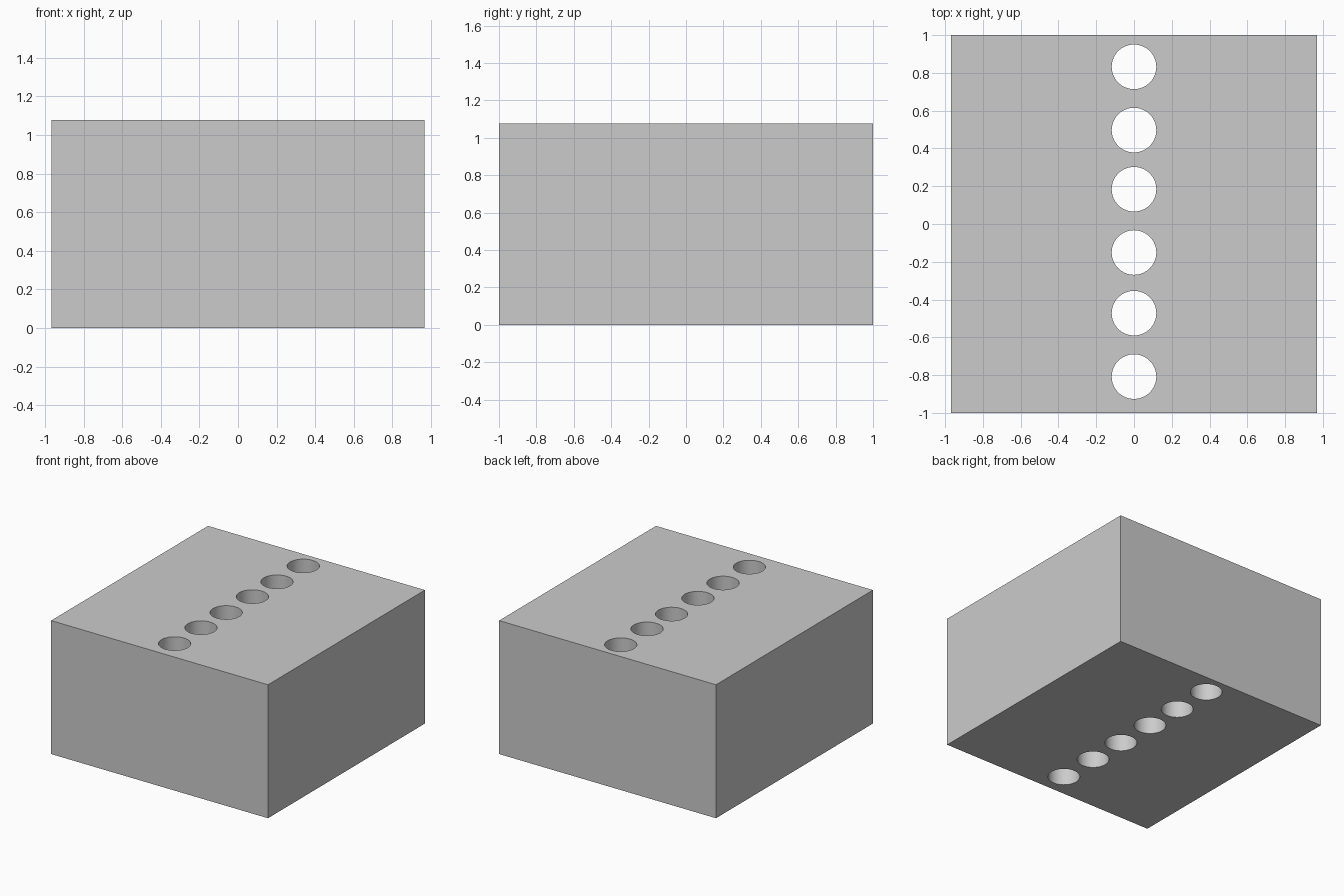
import bpy, bmesh
from mathutils import Matrix

if "Cube" in bpy.data.objects:
    bpy.data.objects.remove(bpy.data.objects["Cube"])

WIDTH, DEPTH, HEIGHT = 1.936, 2.0, 1.077
HOLE_RADIUS = 0.118
HOLE_Y = (0.832, 0.497, 0.184, -0.151, -0.472, -0.808)


def make_object(name, bm):
    mesh = bpy.data.meshes.new(name)
    bm.to_mesh(mesh)
    bm.free()
    obj = bpy.data.objects.new(name, mesh)
    bpy.context.collection.objects.link(obj)
    return obj


# Solid block standing on the ground
bm = bmesh.new()
bmesh.ops.create_cube(bm, size=1, matrix=Matrix.Translation((0, 0, HEIGHT / 2))
                      @ Matrix.Diagonal((WIDTH, DEPTH, HEIGHT, 1)))
block = make_object("drilled_block", bm)

# Row of drill cutters running right through the block
bm = bmesh.new()
for y in HOLE_Y:
    bmesh.ops.create_cone(bm, cap_ends=True, segments=64, radius1=HOLE_RADIUS,
                          radius2=HOLE_RADIUS, depth=HEIGHT + 0.4,
                          matrix=Matrix.Translation((0, y, HEIGHT / 2)))
cutter = make_object("hole_cutters", bm)
cutter.hide_render = True

# Drill the holes, then discard the cutters
drill = block.modifiers.new("drill_holes", 'BOOLEAN')
drill.operation = 'DIFFERENCE'
drill.solver = 'EXACT'
drill.object = cutter
bpy.context.view_layer.objects.active = block
block.select_set(True)
bpy.ops.object.modifier_apply(modifier=drill.name)
bpy.data.objects.remove(cutter, do_unlink=True)

# Smooth hole walls with crisp rims
bpy.ops.object.shade_smooth_by_angle()
